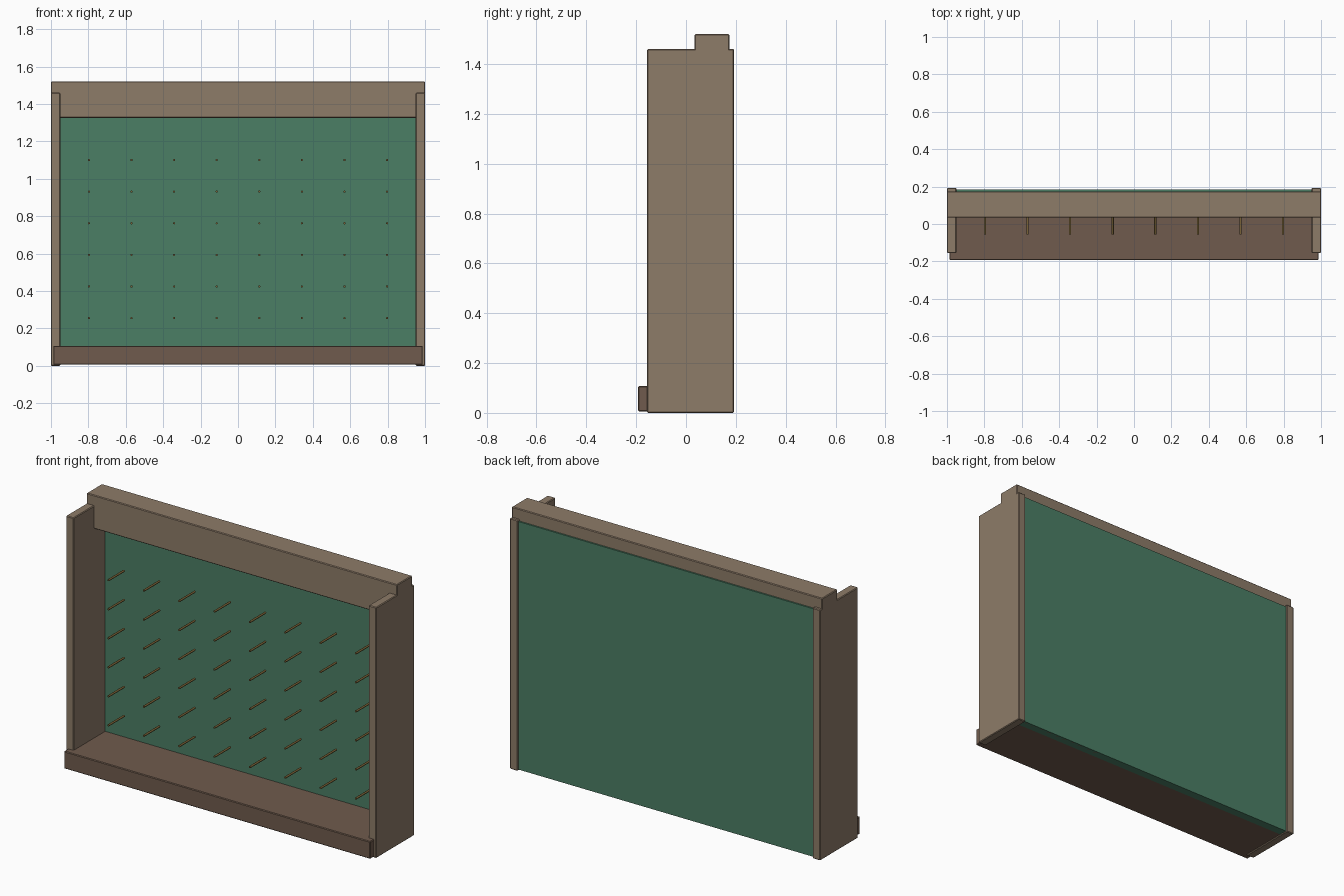
import bpy, math

if "Cube" in bpy.data.objects:
    bpy.data.objects.remove(bpy.data.objects["Cube"])


def material(name, rgb):
    m = bpy.data.materials.new(name)
    m.diffuse_color = (*rgb, 1.0)
    m.use_nodes = True
    m.node_tree.nodes["Principled BSDF"].inputs["Base Color"].default_value = m.diffuse_color
    return m


WOOD = material("wood", (0.27, 0.20, 0.14))
DARK_WOOD = material("dark_wood", (0.16, 0.105, 0.075))
GREEN = material("green_board", (0.07, 0.21, 0.13))
BRASS = material("pin_metal", (0.20, 0.13, 0.04))


def box(name, x, y, z, mat, bevel=0.004):
    """Box from (min, max) ranges on each axis, with softened edges."""
    ranges = (x, y, z)
    bpy.ops.mesh.primitive_cube_add(size=1, location=[(a + b) / 2 for a, b in ranges])
    ob = bpy.context.object
    ob.name = name
    ob.scale = [b - a for a, b in ranges]
    bpy.ops.object.transform_apply(location=False, rotation=False, scale=True)
    ob.data.materials.append(mat)
    if bevel:
        mod = ob.modifiers.new("edge_softening", 'BEVEL')
        mod.width = bevel
        mod.segments = 1
    return ob


# Upright side panels
for side, x in (("left", (-1.0, -0.95)), ("right", (0.95, 1.0))):
    box(side + "_side_panel", x, (-0.156, 0.193), (0.0, 1.46), WOOD)

# Header beam resting in the side panels
box("top_beam", (-1.0, 1.0), (0.034, 0.175), (1.325, 1.52), WOOD)

# Floor with its front lip
box("floor_shelf", (-0.987, 0.987), (-0.193, 0.182), (0.006, 0.107), DARK_WOOD)

# Back board
box("back_board", (-0.955, 0.955), (0.135, 0.184), (0.006, 1.45), GREEN, 0)

# Grid of pins pointing forward
PIN_FRONT, PIN_BACK = -0.055, 0.09
for row in range(6):
    for col in range(8):
        bpy.ops.mesh.primitive_cylinder_add(
            vertices=8, radius=0.006, depth=PIN_BACK - PIN_FRONT,
            location=(-0.797 + col * 1.594 / 7, (PIN_FRONT + PIN_BACK) / 2,
                      0.255 + row * 0.169),
            rotation=(math.pi / 2, 0, 0))
        pin = bpy.context.object
        pin.name = f"pin_{row + 1}_{col + 1}"
        pin.data.materials.append(BRASS)
        bpy.ops.object.shade_smooth_by_angle(angle=math.radians(50))
